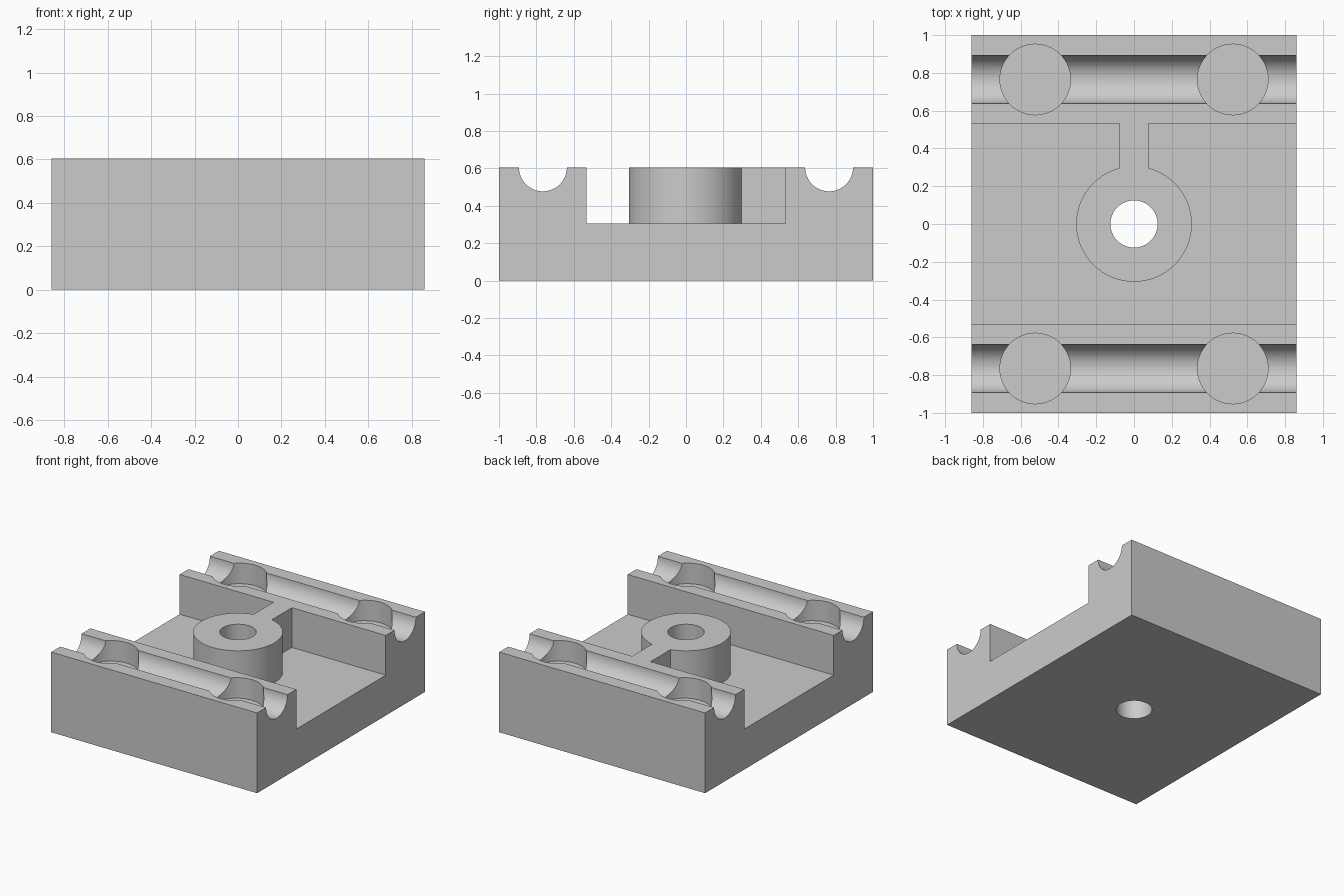
import bpy, bmesh, math

cube = bpy.data.objects.get("Cube")
if cube:
    bpy.data.objects.remove(cube, do_unlink=True)

HALF_X, HALF_Y, TOP = 0.86, 1.0, 0.605
FLOOR, WALL_Y = 0.305, 0.533
GROOVE_Y, GROOVE_R = 0.765, 0.128
POCKET_X, POCKET_R, POCKET_Z = 0.523, 0.187, 0.45
BOSS_R, HOLE_R, RIB = 0.306, 0.125, 0.077

grey = bpy.data.materials.new("plain grey")
grey.use_nodes = True
color = (0.6, 0.6, 0.6, 1)
grey.diffuse_color = color
grey.node_tree.nodes["Principled BSDF"].inputs["Base Color"].default_value = color


def prism(name, points, axis, start, end):
    """Extrude a closed outline along x (points are y, z) or z (points are x, y)."""
    bm = bmesh.new()
    place = (lambda p: (start, *p)) if axis == "x" else (lambda p: (*p, start))
    face = bm.faces.new([bm.verts.new(place(p)) for p in points])
    grown = bmesh.ops.extrude_face_region(bm, geom=[face])
    verts = [v for v in grown["geom"] if isinstance(v, bmesh.types.BMVert)]
    d = end - start
    bmesh.ops.translate(bm, verts=verts, vec=(d, 0, 0) if axis == "x" else (0, 0, d))
    bmesh.ops.recalc_face_normals(bm, faces=bm.faces)
    mesh = bpy.data.meshes.new(name)
    bm.to_mesh(mesh)
    bm.free()
    obj = bpy.data.objects.new(name, mesh)
    bpy.context.collection.objects.link(obj)
    mesh.materials.append(grey)
    return obj


def circle(x, y, r, n=64):
    return [(x + r * math.cos(math.tau * i / n), y + r * math.sin(math.tau * i / n))
            for i in range(n)]


def combine(target, tool, operation):
    mod = target.modifiers.new(tool.name, "BOOLEAN")
    mod.operation, mod.solver, mod.object = operation, "EXACT", tool
    bpy.context.view_layer.objects.active = target
    bpy.ops.object.modifier_apply(modifier=mod.name)
    bpy.data.objects.remove(tool, do_unlink=True)


# Block: cross-section with a central channel and a round groove in each rail
steps = 32
groove = [(GROOVE_Y + GROOVE_R * math.cos(math.pi * i / steps),
           TOP - GROOVE_R * math.sin(math.pi * i / steps)) for i in range(steps + 1)]
half = [(HALF_Y, 0), (HALF_Y, TOP)] + groove + [(WALL_Y, TOP), (WALL_Y, FLOOR)]
profile = half + [(-y, z) for y, z in reversed(half)]
block = prism("clamp_block", profile, "x", -HALF_X, HALF_X)

# Central boss and the rib joining it to the back rail
sink = FLOOR - 0.1
half_angle = math.asin(RIB / BOSS_R)
span = math.tau - 2 * half_angle
arc = [math.pi / 2 + half_angle + span * i / 72 for i in range(73)]
boss = [(BOSS_R * math.cos(a), BOSS_R * math.sin(a)) for a in arc]
rib_end = [(RIB, WALL_Y + 0.05), (-RIB, WALL_Y + 0.05)]
combine(block, prism("boss_and_rib", boss + rib_end, "z", sink, TOP), "UNION")

# Through hole and four round pockets
combine(block, prism("hole_cutter", circle(0, 0, HOLE_R), "z", -0.1, 1), "DIFFERENCE")
for sx in (-1, 1):
    for sy in (-1, 1):
        cutter = prism("pocket_cutter", circle(sx * POCKET_X, sy * GROOVE_Y, POCKET_R),
                       "z", POCKET_Z, 1)
        combine(block, cutter, "DIFFERENCE")

# Smooth round walls, sharp corners
bpy.ops.object.select_all(action="DESELECT")
block.select_set(True)
bpy.context.view_layer.objects.active = block
bpy.ops.object.shade_smooth_by_angle(angle=math.radians(30))
